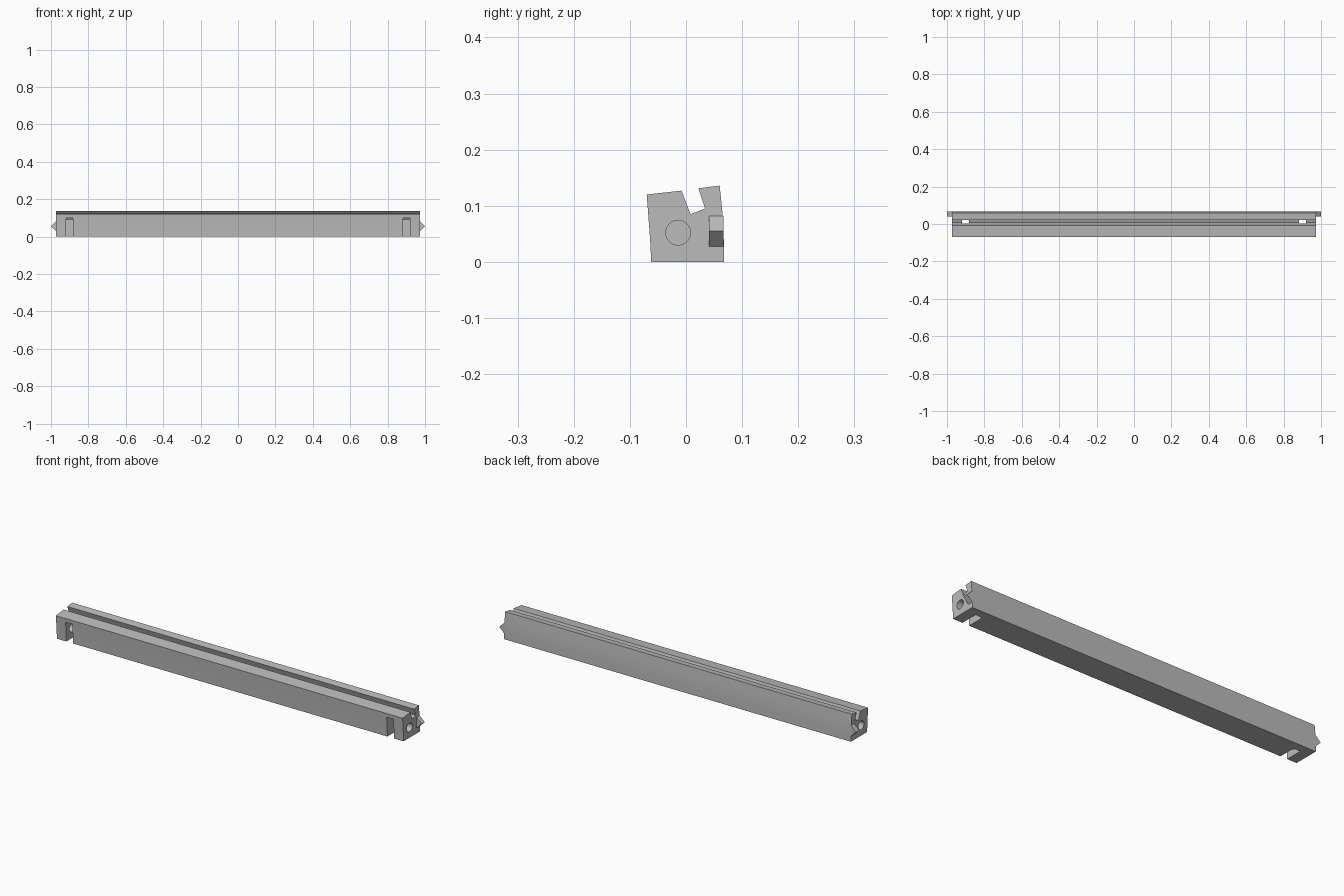
import bpy, bmesh
from mathutils import Matrix, Vector

cube = bpy.data.objects.get("Cube")
if cube:
    bpy.data.objects.remove(cube, do_unlink=True)

grey = bpy.data.materials.new("mid grey")
grey.use_nodes = True
colour = (0.5, 0.5, 0.5, 1)
grey.diffuse_color = colour
grey.node_tree.nodes["Principled BSDF"].inputs["Base Color"].default_value = colour

HALF = 0.972      # half length of the bar
SLOT_X = 0.90     # slot centre
SLOT_W = 0.038


def finish(name, bm):
    bmesh.ops.recalc_face_normals(bm, faces=bm.faces)
    mesh = bpy.data.meshes.new(name)
    bm.to_mesh(mesh)
    bm.free()
    mesh.materials.append(grey)
    obj = bpy.data.objects.new(name, mesh)
    bpy.context.collection.objects.link(obj)
    return obj


def extrude(name, points, direction):
    bm = bmesh.new()
    face = bm.faces.new([bm.verts.new(p) for p in points])
    new = bmesh.ops.extrude_face_region(bm, geom=[face])["geom"]
    verts = [v for v in new if isinstance(v, bmesh.types.BMVert)]
    bmesh.ops.translate(bm, verts=verts, vec=Vector(direction))
    return finish(name, bm)


def box(name, low, high):
    (x0, y0, z0), (x1, y1, z1) = low, high
    base = [(x0, y0, z0), (x1, y0, z0), (x1, y1, z0), (x0, y1, z0)]
    return extrude(name, base, (0, 0, z1 - z0))


def cylinder(name, centre, radius, length):
    bm = bmesh.new()
    bmesh.ops.create_cone(bm, cap_ends=True, segments=40, radius1=radius, radius2=radius,
                          depth=length, matrix=Matrix.Translation(centre) @ Matrix.Rotation(1.570796, 4, "Y"))
    return finish(name, bm)


# Bar with slightly bowed sides and an angled groove along the top
profile = [(-0.062, 0), (0.068, 0), (0.0675, 0.027), (0.067, 0.055), (0.0655, 0.082),
           (0.06, 0.136), (0.022, 0.131), (0.034, 0.095), (0.008, 0.085),
           (-0.008, 0.127), (-0.07, 0.12), (-0.067, 0.08), (-0.064, 0.04)]
bar = extrude("bar", [(-HALF, y, z) for y, z in profile], (2 * HALF, 0, 0))

# Slots in the front and the end holes that run into them
cutters = []
for side in (-1, 1):
    x = side * SLOT_X
    cutters.append(box("slot_cutter", (x - SLOT_W / 2, -0.1, -0.02), (x + SLOT_W / 2, 0.027, 0.1)))
    cutters.append(cylinder("hole_cutter", (side * (SLOT_X + 0.05), -0.014, 0.052), 0.022, 0.1))

bpy.context.view_layer.objects.active = bar
for cutter in cutters:
    cutter.hide_render = True
    mod = bar.modifiers.new("cut", "BOOLEAN")
    mod.operation = "DIFFERENCE"
    mod.solver = "EXACT"
    mod.object = cutter
    bpy.ops.object.modifier_apply(modifier=mod.name)
    bpy.data.objects.remove(cutter, do_unlink=True)

bpy.ops.object.select_all(action="DESELECT")
bar.select_set(True)
bpy.ops.object.shade_smooth_by_angle(angle=0.35)

# Pointed locating tabs at the back of both ends
for side, name in ((1, "left_tab"), (-1, "right_tab")):
    outline = [(side * HALF, 0.041, 0.027), (side, 0.041, 0.055), (side * HALF, 0.041, 0.082)]
    extrude(name, outline, (0, 0.026, 0))
